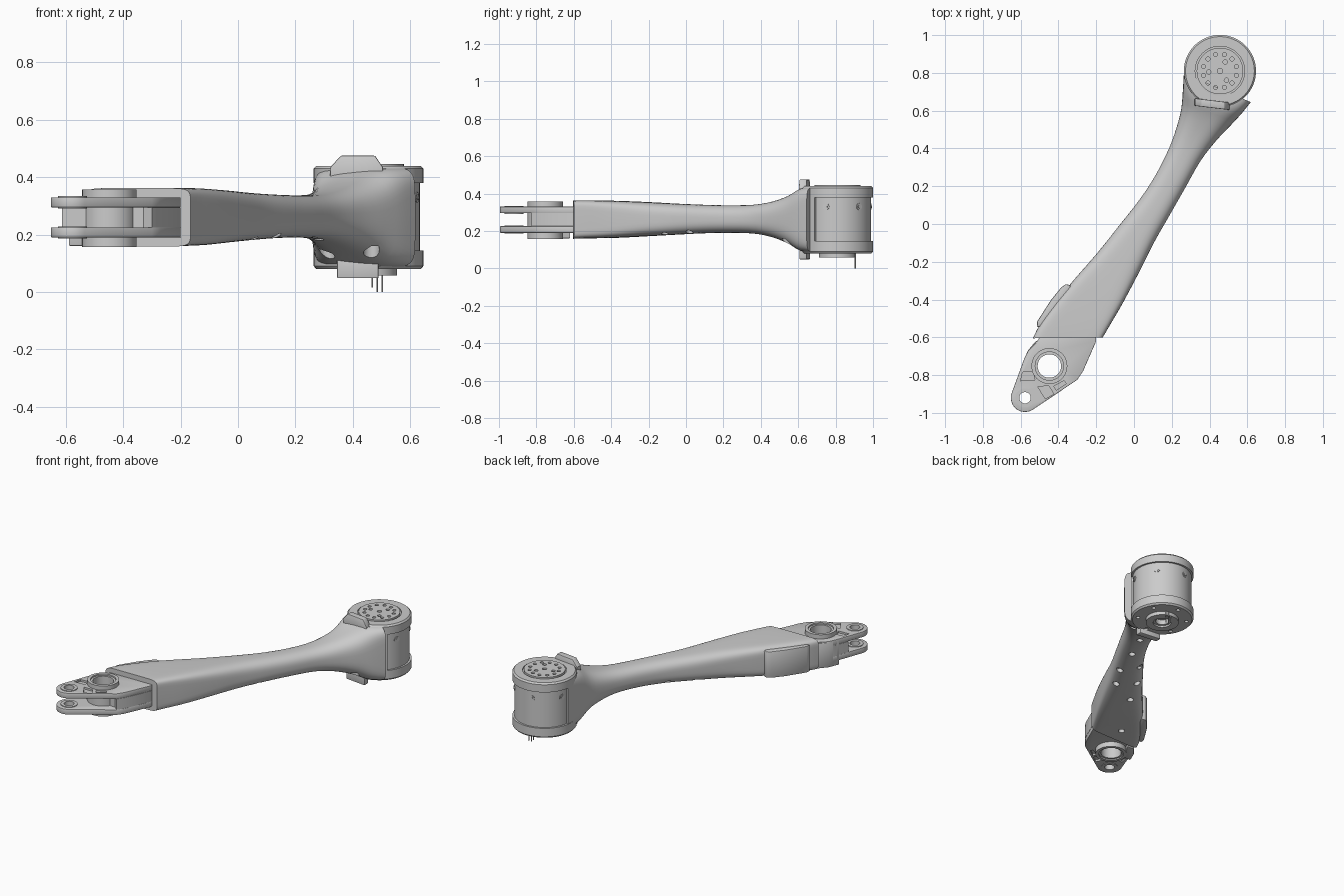
import bpy, bmesh, math
from math import cos, sin, pi, radians
from mathutils import Vector, Matrix

if "Cube" in bpy.data.objects:
    bpy.data.objects.remove(bpy.data.objects["Cube"])

DRUM = (0.455, 0.81)
BOSS = (-0.448, -0.752)
TIP = (-0.577, -0.92)


def finish(name, bm, bevel=0, angle=35):
    bmesh.ops.recalc_face_normals(bm, faces=bm.faces)
    me = bpy.data.meshes.new(name)
    bm.to_mesh(me)
    bm.free()
    ob = bpy.data.objects.new(name, me)
    bpy.context.collection.objects.link(ob)
    activate(ob)
    if bevel:
        m = ob.modifiers.new("bevel", 'BEVEL')
        m.width, m.segments, m.angle_limit = bevel, 2, radians(40)
        bpy.ops.object.modifier_apply(modifier=m.name)
    bpy.ops.object.shade_smooth_by_angle(angle=radians(angle))
    return ob


def activate(ob):
    bpy.ops.object.select_all(action='DESELECT')
    ob.select_set(True)
    bpy.context.view_layer.objects.active = ob


def add_prism(bm, pts, z0, z1):
    lo = [bm.verts.new((x, y, z0)) for x, y in pts]
    hi = [bm.verts.new((x, y, z1)) for x, y in pts]
    bm.faces.new(lo)
    bm.faces.new(hi)
    for i in range(len(pts)):
        j = (i + 1) % len(pts)
        bm.faces.new((lo[i], lo[j], hi[j], hi[i]))


def circle(c, r, n=24):
    return [(c[0] + r * cos(2 * pi * i / n), c[1] + r * sin(2 * pi * i / n)) for i in range(n)]


def prism(name, pts, z0, z1, bevel=0):
    bm = bmesh.new()
    add_prism(bm, pts, z0, z1)
    return finish(name, bm, bevel)


def lathe(name, profile, c, closed=False, n=64):
    bm = bmesh.new()
    vs = [bm.verts.new((c[0] + r, c[1], z)) for r, z in profile]
    edges = [bm.edges.new(p) for p in zip(vs, vs[1:])]
    if closed:
        edges.append(bm.edges.new((vs[-1], vs[0])))
    bmesh.ops.spin(bm, geom=vs + edges, cent=(*c, 0), axis=(0, 0, 1), angle=2 * pi, steps=n)
    bmesh.ops.remove_doubles(bm, verts=bm.verts, dist=1e-5)
    return finish(name, bm)


def cut(ob, shapes):
    """Subtract prisms given as (points, z0, z1)."""
    bm = bmesh.new()
    for s in shapes:
        add_prism(bm, *s)
    cutter = finish("cutter", bm)
    cutter.hide_render = True
    m = ob.modifiers.new("cut", 'BOOLEAN')
    m.operation, m.solver, m.object = 'DIFFERENCE', 'EXACT', cutter
    activate(ob)
    bpy.ops.object.modifier_apply(modifier=m.name)
    bpy.data.objects.remove(cutter)
    bpy.ops.object.shade_smooth_by_angle(angle=radians(35))


# Arm shell: left x,y, right x,y, bottom z, top z, squareness of each section
SECTIONS = [
    (-.535, -.605, -.165, -.600, .158, .362, 9),
    (-.490, -.520, -.130, -.540, .160, .363, 8),
    (-.360, -.345, -.060, -.420, .163, .361, 6),
    (-.200, -.160, .030, -.250, .172, .354, 4),
    (-.080, -.010, .105, -.100, .180, .346, 3.2),
    (.030, .130, .185, .040, .187, .340, 2.8),
    (.115, .260, .265, .180, .190, .337, 2.6),
    (.185, .400, .350, .330, .186, .340, 2.6),
    (.225, .510, .430, .435, .165, .358, 2.8),
    (.250, .610, .510, .520, .130, .390, 3.2),
    (.258, .700, .570, .585, .092, .428, 4.5),
    (.264, .800, .618, .645, .085, .435, 7),
]


def catmull(a, b, c, d, t):
    return [0.5 * (2 * q + (r - p) * t + (2 * p - 5 * q + 4 * r - s) * t * t
                   + (3 * q - p - 3 * r + s) * t ** 3) for p, q, r, s in zip(a, b, c, d)]


rows = []
for i in range(len(SECTIONS) - 1):
    k = [SECTIONS[max(0, min(len(SECTIONS) - 1, i + o))] for o in (-1, 0, 1, 2)]
    rows += [catmull(*k, t / 3) for t in range(3)]
rows.append(SECTIONS[-1])

bm = bmesh.new()
rings = []
for lx, ly, rx, ry, z0, z1, n in rows:
    ring = []
    for j in range(48):
        a = 2 * pi * (j + 0.5) / 48
        u = math.copysign(abs(cos(a)) ** (2 / n), cos(a)) / 2 + 0.5
        w = math.copysign(abs(sin(a)) ** (2 / n), sin(a)) / 2 + 0.5
        ring.append(bm.verts.new((lx + (rx - lx) * u, ly + (ry - ly) * u, z0 + (z1 - z0) * w)))
    rings.append(ring)
for a, b in zip(rings, rings[1:]):
    for j in range(48):
        bm.faces.new((a[j], a[j - 1], b[j - 1], b[j]))
bm.faces.new(rings[0])
bm.faces.new(rings[-1])
arm = finish("arm_shell", bm)

# Screw recesses in the underside of the arm
recess = [(-.32, -.50), (-.13, -.19), (.05, -.11), (.13, .02), (-.05, -.03), (.05, .12), (.2, .22), (.28, .39)]
shapes = [(circle(p, .02, 16), 0, .215) for p in recess]
shapes += [(circle(p, .028, 16), 0, .16) for p in ((.465, .54), (.31, .60))]
cut(arm, shapes)

# Raised cover on the left side of the arm
prism("side_cover", [(-.515, -.545), (-.512, -.515), (-.44, -.403), (-.385, -.335), (-.36, -.318),
                     (-.335, -.325), (-.36, -.40), (-.47, -.54)], .172, .345, .006)

# Motor drum with flanges, output disc above and hub below
drum = lathe("motor_drum", [
    (0, .10), (.04, .10), (.04, .068), (.055, .068), (.055, .057), (.1, .057), (.1, .08), (.182, .08), (.191, .09),
    (.191, .145), (.179, .145), (.179, .38), (.191, .38), (.191, .43), (.182, .44),
    (.131, .44), (.131, .43), (.123, .43), (.123, .446), (0, .446)], DRUM)


def around(r, deg):
    return (DRUM[0] + r * cos(radians(deg)), DRUM[1] + r * sin(radians(deg)))


shapes = [(circle(around(.09, 15 + 30 * i), .011, 12), .425, .5) for i in range(12)]
shapes += [(circle(around(r, d), s, 12), .43, .5)
           for r, d, s in ((0, 0, .014), (.055, 60, .012), (.06, -55, .012), (.06, 185, .012))]
shapes += [(circle(around(.15, 30 + 60 * i), .012, 12), 0, .095) for i in range(6)]
cut(drum, shapes)

# Screws around the drum wall
for deg in (-20, 40, 100, 160):
    bm = bmesh.new()
    p = around(.179, deg)
    mat = Matrix.Translation((*p, .33)) @ Matrix.Rotation(radians(deg), 4, 'Z') @ Matrix.Rotation(pi / 2, 4, 'Y')
    for r, d in ((.018, .006), (.009, .012)):
        bmesh.ops.create_cone(bm, cap_ends=True, segments=16, radius1=r, radius2=r, depth=d, matrix=mat)
    finish("drum_screw", bm)

# Cuff filling the drum recess on the arm side
arc = [172 + 148 * i / 24 for i in range(25)]
prism("drum_cuff", [around(.19, d) for d in arc] + [around(.17, d) for d in reversed(arc)], .14, .385)

# Clamping tabs above and below the end of the arm
TABS = {"upper_tab": [(.32, .38), (.322, .435), (.358, .475), (.478, .475), (.505, .435), (.505, .38)],
        "lower_tab": [(.345, .13), (.345, .048), (.49, .048), (.49, .13)]}
for name, outline in TABS.items():
    bm = bmesh.new()
    add_prism(bm, outline, -.02, .02)
    for v in bm.verts:
        x, z, y = v.co
        v.co = (x, .635 + y - (x - .41) * .12, z)
    finish(name, bm, .004)

# Cable ends below the drum
for x, z in ((.468, .015), (.485, 0), (.503, 0)):
    prism("cable", circle((x, .905), .003, 8), z, .1)

# Fork bracket: two plates joined by a core
inner = [(-.30, -.825), (-.27, -.78), (-.20, -.62), (-.20, -.57), (-.48, -.57), (-.52, -.63), (-.56, -.67), (-.58, -.71)]
tip = [(TIP[0] + .075 * cos(radians(d)), TIP[1] + .075 * sin(radians(d))) for d in range(161, 306, 9)]
pockets = [[(-.59, -.785), (-.535, -.78), (-.525, -.825), (-.60, -.83)],
           [(-.51, -.86), (-.45, -.858), (-.425, -.90), (-.47, -.925)],
           [(-.425, -.858), (-.37, -.83), (-.36, -.845), (-.41, -.88)]]
for name, z0, z1, p0, p1 in (("fork_plate_top", .295, .33, .318, .4), ("fork_plate_bottom", .19, .225, .1, .202)):
    plate = prism(name, tip + inner, z0, z1, .003)
    cut(plate, [(circle(BOSS, .08, 32), 0, .5), (circle(TIP, .04, 32), 0, .5)] + [(p, p0, p1) for p in pockets])
    zs = (z0 - .004, z1 + .004)
    lathe("tip_bushing", [(.03, zs[0]), (.05, zs[0]), (.05, zs[1]), (.03, zs[1])], TIP, True, 32)
core = prism("fork_core", [(-.613, -.80), (-.33, -.80)] + inner, .225, .295)
cut(core, [(circle(BOSS, .08, 32), 0, .5)])

# Bearing boss through the bracket
lathe("bearing_boss", [(.062, .165), (.075, .165), (.075, .157), (.095, .157), (.095, .357), (.075, .357),
                       (.075, .348), (.062, .348)], BOSS, True, 48)

# Fairing beside the boss
prism("side_fairing", [(-.592, -.74), (-.562, -.67), (-.52, -.62), (-.47, -.62), (-.535, -.74)], .16, .325, .006)
